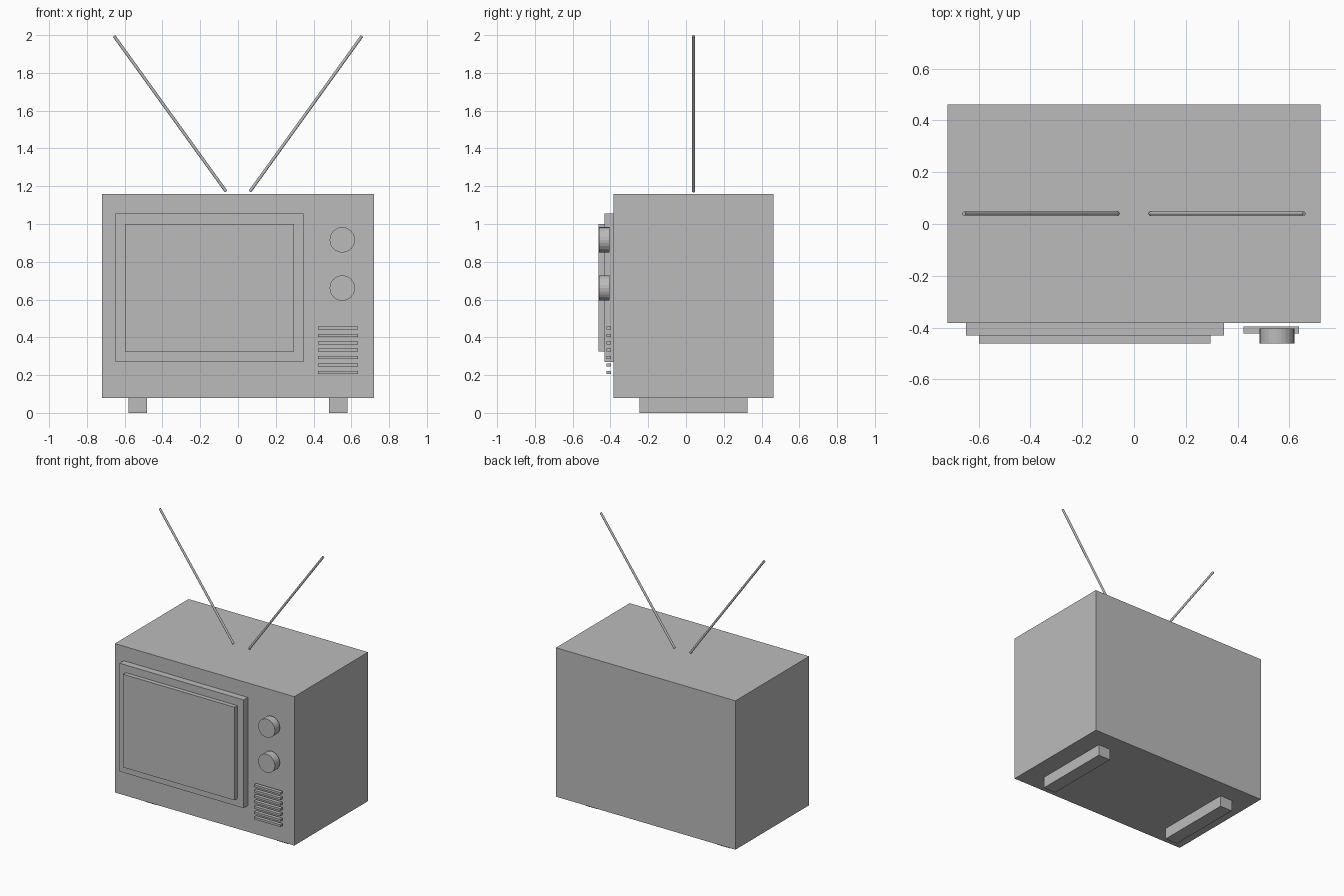
import bpy
import math
from mathutils import Vector

cube = bpy.data.objects.get("Cube")
if cube:
    bpy.data.objects.remove(cube, do_unlink=True)

# Single plain colour
grey = bpy.data.materials.new("plain_grey")
grey.use_nodes = True
grey.diffuse_color = (0.5, 0.5, 0.5, 1)
grey.node_tree.nodes["Principled BSDF"].inputs["Base Color"].default_value = (0.5, 0.5, 0.5, 1)


def finish(name):
    obj = bpy.context.object
    obj.name = obj.data.name = name
    obj.data.materials.append(grey)
    return obj


def box(name, x, y, z):
    """Box from (min, max) ranges along each axis."""
    ranges = (x, y, z)
    bpy.ops.mesh.primitive_cube_add(size=1, location=[(a + b) / 2 for a, b in ranges])
    obj = finish(name)
    size = Vector([b - a for a, b in ranges])
    for v in obj.data.vertices:
        v.co = v.co * size
    return obj


def rod(name, start, end, radius, sides):
    """Cylinder running between two points."""
    start, end = Vector(start), Vector(end)
    axis = end - start
    bpy.ops.mesh.primitive_cylinder_add(
        vertices=sides, radius=radius, depth=axis.length,
        location=(start + end) / 2,
        rotation=axis.to_track_quat('Z', 'Y').to_euler())
    return finish(name)


# Cabinet, screen surround and screen
box("cabinet", (-0.72, 0.72), (-0.383, 0.462), (0.08, 1.16))
box("screen_frame", (-0.648, 0.347), (-0.431, -0.383), (0.27, 1.055))
box("screen", (-0.598, 0.296), (-0.462, -0.431), (0.325, 1.0))

# Tuning knobs
for name, z in (("upper_knob", 0.916), ("lower_knob", 0.661)):
    rod(name, (0.552, -0.404, z), (0.552, -0.461, z), 0.067, 24)

# Speaker slats
for i in range(7):
    z = 0.449 - i * 0.039
    box(f"speaker_slat_{i + 1}", (0.423, 0.636), (-0.422, -0.396), (z - 0.008, z + 0.008))

# Feet and aerials, one per side
for side, s in (("left", 1), ("right", -1)):
    box(f"{side}_foot", sorted((s * 0.482, s * 0.58)), (-0.246, 0.325), (0, 0.08))
    rod(f"{side}_aerial", (s * 0.063, 0.04, 1.172), (s * 0.656, 0.04, 1.995), 0.008, 12)
